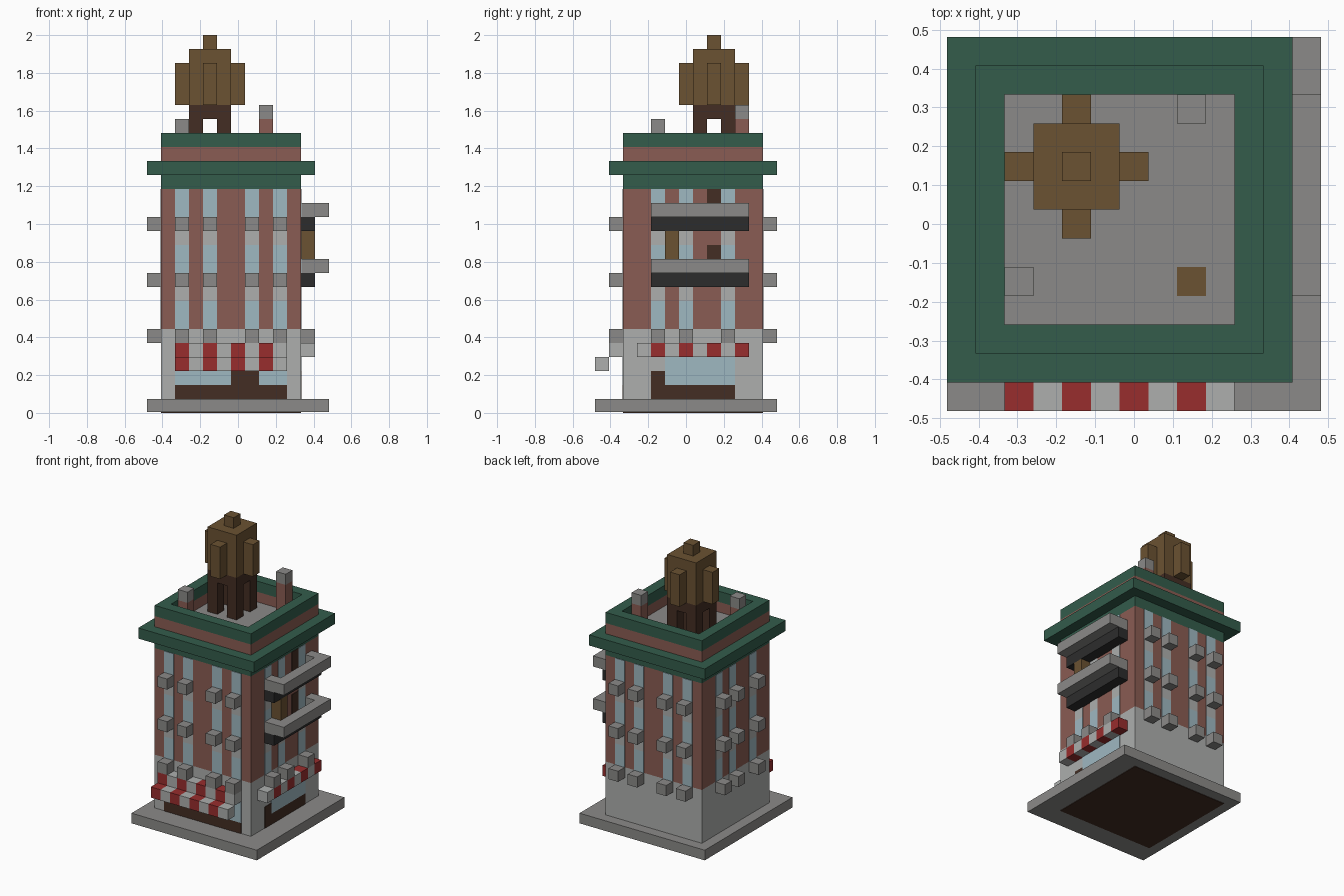
import bpy
import bmesh
from mathutils import Matrix, Vector

U = 2 / 27      # one block
MID = 6.5       # plot centre, in blocks
T = 0.05        # thickness of painted plates, in blocks

if "Cube" in bpy.data.objects:
    bpy.data.objects.remove(bpy.data.objects["Cube"], do_unlink=True)


def material(name, hex_code):
    srgb = [int(hex_code[i:i + 2], 16) / 255 for i in (0, 2, 4)]
    color = [((c + 0.055) / 1.055) ** 2.4 for c in srgb] + [1]
    mat = bpy.data.materials.new(name)
    mat.use_nodes = True
    mat.diffuse_color = color
    mat.node_tree.nodes["Principled BSDF"].inputs["Base Color"].default_value = color
    return mat


STONE = material("grey stone", "8b8a88")
PLASTER = material("pale plaster", "adafae")
BRICK = material("brick", "8a5c53")
GREEN = material("cornice green", "335c4b")
GLASS = material("pale blue glass", "9fb8c1")
WOOD = material("brown wood", "6b5232")
DARK = material("dark wood", "432d23")
RED = material("awning red", "982d2d")
IRON = material("black iron", "2c2c2c")


def part(name, mat, *boxes):
    """One object from boxes (x0, x1, y0, y1, z0, z1) measured in blocks."""
    bm = bmesh.new()
    for x0, x1, y0, y1, z0, z1 in boxes:
        center = Vector(((x0 + x1) / 2 - MID, (y0 + y1) / 2 - MID, (z0 + z1) / 2)) * U
        size = Vector((x1 - x0, y1 - y0, z1 - z0)) * U
        bmesh.ops.create_cube(bm, size=1, matrix=Matrix.Translation(center) @ Matrix.Diagonal(size).to_4x4())
    mesh = bpy.data.meshes.new(name)
    bm.to_mesh(mesh)
    bm.free()
    mesh.materials.append(mat)
    obj = bpy.data.objects.new(name, mesh)
    bpy.context.collection.objects.link(obj)


def on_wall(side, a0, a1, z0, z1, depth=T, start=0):
    """Box standing out from a wall; a0..a1 runs along the wall."""
    near, far = start, start + depth
    if side == "front":
        return (a0, a1, 2 - far, 2 - near, z0, z1)
    if side == "back":
        return (a0, a1, 12 + near, 12 + far, z0, z1)
    if side == "left":
        return (11 + near, 11 + far, a0, a1, z0, z1)
    return (1 - far, 1 - near, a0, a1, z0, z1)


def ring(z0, z1):
    """Square wall one block thick around the roof."""
    return [(1, 11, 2, 3, z0, z1), (1, 11, 11, 12, z0, z1),
            (1, 2, 3, 11, z0, z1), (10, 11, 3, 11, z0, z1)]


# Pavement and main body
part("pavement", STONE, (0, 13, 0, 13, T, 1))
part("underside", DARK, (1, 11, 2, 12, 0, T))
part("ground_floor", PLASTER, (1, 11, 2, 12, 1, 6))
part("brick_walls", BRICK, (1, 11, 2, 12, 6, 16))
part("cornice", GREEN, (1, 11, 2, 12, 16, 17), (0, 12, 1, 13, 17, 18))
part("parapet_brick", BRICK, *ring(18, 19))
part("parapet_cap", GREEN, *ring(19, 20))
part("roof_floor", STONE, (2, 10, 3, 11, 18, 18 + T))
part("roof_hatch", WOOD, (8, 9, 4, 5, 18 + T, 18 + 2 * T))

# Windows, lintels and sills; the left wall has balconies instead of upper sills
columns = {"front": (2, 4, 7, 9), "back": (2, 4, 7, 9), "right": (4, 7, 9), "left": (4, 6, 9)}
for side, cells in columns.items():
    glass, lintels, sills = [], [], []
    for a in cells:
        for sill in (5, 9, 13):
            top = sill + 3
            glass.append(on_wall(side, a, a + 1, sill + 1, top))
            if top < 16:
                lintels.append(on_wall(side, a, a + 1, top, top + 1))
            if side != "left" or sill == 5:
                sills.append(on_wall(side, a, a + 1, sill, sill + 1, 1))
    part(side + "_windows", GLASS, *glass)
    part(side + "_lintels", PLASTER, *lintels)
    part(side + "_sills", STONE, *sills)

# Shop fronts
part("front_shop_wood", DARK, on_wall("front", 2, 10, 1, 2), on_wall("front", 6, 8, 2, 3))
part("front_shop_glass", GLASS, on_wall("front", 2, 6, 2, 4), on_wall("front", 8, 10, 2, 4))
part("left_shop_wood", DARK, on_wall("left", 4, 10, 1, 2), on_wall("left", 4, 5, 2, 3))
part("left_shop_glass", GLASS, on_wall("left", 5, 10, 2, 4))

# Striped awnings
for name, mat, odd in (("red", RED, 0), ("white", PLASTER, 1)):
    stripes = []
    for a in range(2 + odd, 10, 2):
        stripes.append(on_wall("front", a, a + 1, 4, 5, 1))
        stripes.append(on_wall("front", a, a + 1, 3, 4, 1, start=1))
    part("front_awning_" + name, mat, *stripes)
    part("left_awning_" + name, mat,
         *[on_wall("left", a, a + 1, 4, 5, 1) for a in range(4 - odd, 11, 2)])

# Balconies with U-shaped railings and doors
for name, z, door_top in (("lower", 9, 12), ("upper", 13, 16)):
    part(name + "_balcony_floor", IRON, on_wall("left", 4, 11, z, z + 1, 1))
    part(name + "_balcony_rail", STONE,
         on_wall("left", 4, 11, z + 1, z + 2, 1, start=1),
         on_wall("left", 4, 5, z + 1, z + 2, 1),
         on_wall("left", 10, 11, z + 1, z + 2, 1))
    part(name + "_balcony_door", DARK, on_wall("left", 8, 9, z + 1, door_top))
part("balcony_post", WOOD, on_wall("left", 5, 6, 10, 13, 1))

# Chimneys
for name, x, y, z in (("tall", 8, 10, 21), ("short", 2, 4, 20)):
    part(name + "_chimney", BRICK, (x, x + 1, y, y + 1, 18, z))
    part(name + "_chimney_cap", STONE, (x, x + 1, y, y + 1, z, z + 1))

# Water tower
part("tower_legs", DARK, (3, 6, 7, 10, 21, 22),
     *[(x, x + 1, y, y + 1, 18, 21) for x in (3, 5) for y in (7, 9)])
part("tower_tank", WOOD, (3, 6, 7, 10, 22, 26),
     (2, 3, 8, 9, 22, 25), (6, 7, 8, 9, 22, 25),
     (4, 5, 6, 7, 22, 25), (4, 5, 10, 11, 22, 25))
part("tower_knob", WOOD, (4, 5, 8, 9, 26, 27))
